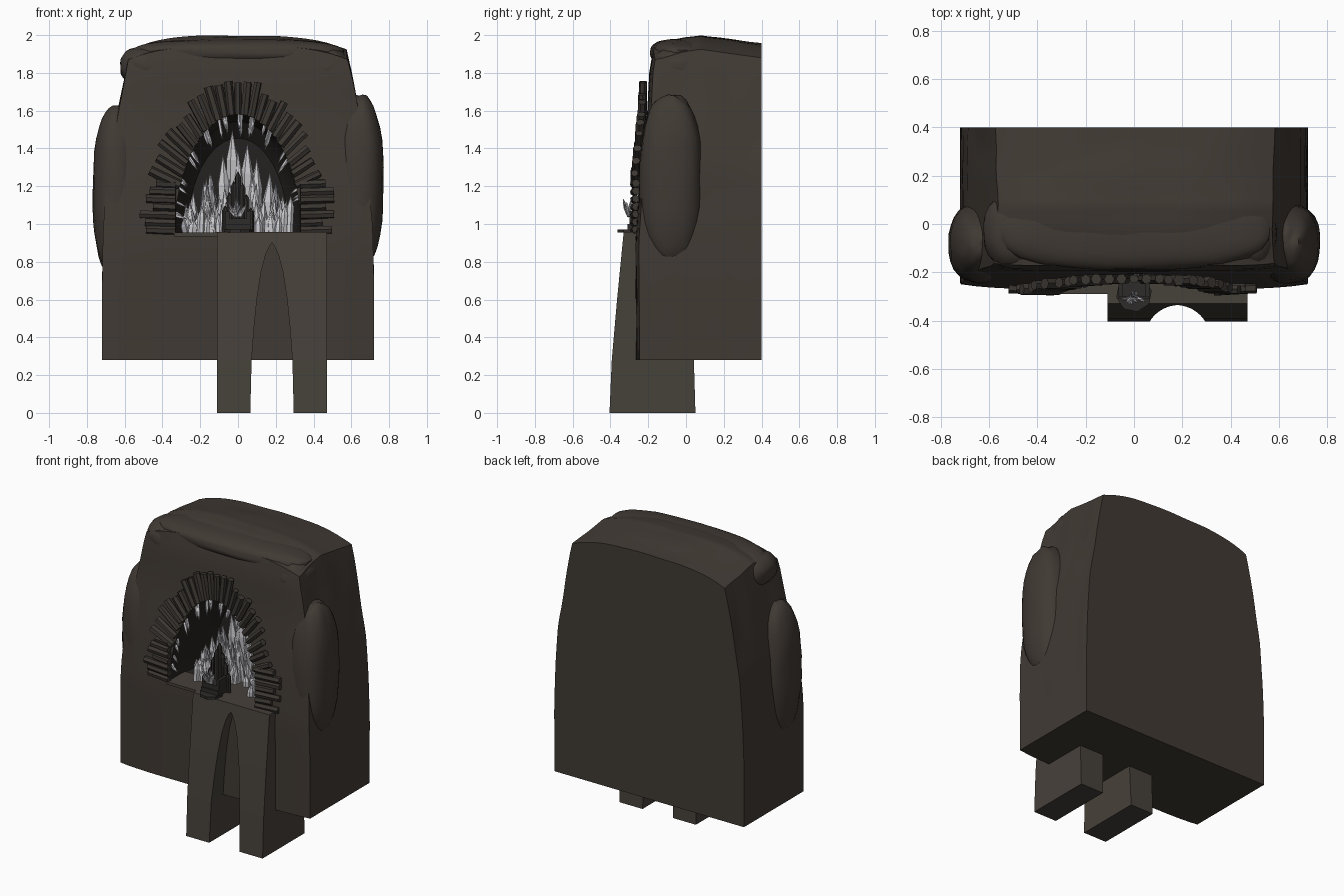
import bpy, bmesh, math, random
from mathutils import Vector, Matrix, noise

if "Cube" in bpy.data.objects:
    bpy.data.objects.remove(bpy.data.objects["Cube"])

random.seed(7)


def material(name, rgb):
    m = bpy.data.materials.new(name)
    m.diffuse_color = (*rgb, 1)
    m.use_nodes = True
    m.node_tree.nodes["Principled BSDF"].inputs["Base Color"].default_value = m.diffuse_color
    return m


ROCK = material("dark brown rock", (0.052, 0.042, 0.034))
CAVE = material("cave shadow rock", (0.018, 0.016, 0.014))
STONE = material("bridge stone", (0.062, 0.052, 0.042))
COLUMN = material("column stone", (0.045, 0.038, 0.032))
SEAT = material("throne stone", (0.028, 0.025, 0.023))
CRYSTAL = material("pale crystal", (0.62, 0.62, 0.65))
CRYSTAL_GREY = material("grey crystal", (0.36, 0.36, 0.39))


def finish(name, bm, mats, smooth=None):
    bmesh.ops.recalc_face_normals(bm, faces=bm.faces)
    me = bpy.data.meshes.new(name)
    bm.to_mesh(me)
    bm.free()
    ob = bpy.data.objects.new(name, me)
    bpy.context.collection.objects.link(ob)
    for m in mats:
        me.materials.append(m)
    if smooth:
        shade(ob, smooth)
    return ob


def shade(ob, degrees):
    bpy.ops.object.select_all(action='DESELECT')
    ob.select_set(True)
    bpy.context.view_layer.objects.active = ob
    bpy.ops.object.shade_smooth_by_angle(angle=math.radians(degrees))


def interp(pts, t):
    for (a, p), (b, q) in zip(pts, pts[1:]):
        if t <= b:
            return p + (q - p) * max(0, (t - a) / (b - a))
    return pts[-1][1]


def loft(bm, rings):
    rows = [[bm.verts.new(p) for p in r] for r in rings]
    n = len(rows[0])
    for a, b in zip(rows, rows[1:]):
        for i in range(n):
            bm.faces.new((a[i], a[(i + 1) % n], b[(i + 1) % n], b[i]))
    bm.faces.new(rows[0])
    bm.faces.new(rows[-1])


def box(bm, x0, x1, y0, y1, z0, z1):
    loft(bm, [[(x0, y0, z), (x1, y0, z), (x1, y1, z), (x0, y1, z)] for z in (z0, z1)])


def prism(bm, a, b, r, tip=0.0, mat=0, sides=6):
    """Prism from a to b; tip is the length of a pointed end."""
    a, b = Vector(a), Vector(b)
    d = (b - a).normalized()
    u = d.orthogonal().normalized()
    v = d.cross(u)
    phase = random.random()

    def ring(c, rad):
        return [bm.verts.new(c + rad * (u * math.cos(t) + v * math.sin(t)))
                for t in (phase + i * math.tau / sides for i in range(sides))]
    lo, hi = ring(a, r), ring(b - d * tip, r)
    faces = [bm.faces.new(lo)]
    for i in range(sides):
        j = (i + 1) % sides
        faces.append(bm.faces.new((lo[i], lo[j], hi[j], hi[i])))
    if tip:
        p = bm.verts.new(b)
        faces += [bm.faces.new((hi[i], hi[(i + 1) % sides], p)) for i in range(sides)]
    else:
        faces.append(bm.faces.new(hi))
    for f in faces:
        f.material_index = mat


# Rock body: a gridded cube shaped by its side, front and roof profiles
WIDTH = [(.28, .72), (.7, .72), (1.0, .71), (1.3, .69), (1.6, .635), (1.85, .585), (2, .55)]
FRONT = [(.28, -.265), (.9, -.27), (1.2, -.25), (1.6, -.205), (1.8, -.195), (1.92, -.175), (2, -.15)]
ROOF = [(-.27, 1.935), (-.17, 1.95), (-.05, 1.985), (.05, 2.0), (.2, 1.98), (.4, 1.955)]
bm = bmesh.new()
bmesh.ops.create_cube(bm, size=2)
bmesh.ops.subdivide_edges(bm, edges=bm.edges[:], cuts=23, use_grid_fill=True)
for v in bm.verts:
    u, w, t = v.co.x, v.co.y, (v.co.z + 1) / 2
    y = -.2 + (w + 1) * .3
    top = interp(ROOF, y) - .075 * abs(u) ** 3.5
    z = .28 + t * (top - .28)
    f = interp(FRONT, z) + .02 * abs(u) ** 6
    y = f + (w + 1) / 2 * (.4 - f)
    x = u * interp(WIDTH, z)
    bump = noise.noise(Vector((x * 4, y * 6, z * 3)))
    if abs(u) > .99:
        x += .012 * bump * t
    if t > .99:
        z += .008 * bump * (1 - u * u)
    v.co = (x, y, z)
body = finish("rock_body", bm, [ROCK, CAVE])

# Arched cave cut into the front
bm = bmesh.new()
arch = [(.335 * math.cos(i * math.pi / 24), .63 * math.sin(i * math.pi / 24)) for i in range(25)]
loft(bm, [[(x * s, y, .95 + z * s) for x, z in arch] for y, s in ((-.4, 1), (-.15, 1), (.06, .94), (.13, .8))])
for f in bm.faces:
    f.material_index = 1
cutter = finish("cave_cutter", bm, [ROCK, CAVE])
mod = body.modifiers.new("cave", 'BOOLEAN')
mod.object = cutter
mod.operation = 'DIFFERENCE'
mod.solver = 'EXACT'
bpy.context.view_layer.objects.active = body
bpy.ops.object.modifier_apply(modifier="cave")
bpy.data.objects.remove(cutter)
shade(body, 35)


# Swollen boulders on the flanks and under the roof corners
def boulder(name, centre, radii, power):
    bm = bmesh.new()
    bmesh.ops.create_uvsphere(bm, u_segments=28, v_segments=20, radius=1)
    for v in bm.verts:
        c = v.co.normalized()
        k = sum(abs(q) ** power for q in c) ** (-1 / power)
        k *= 1 + .04 * noise.noise(c * 3 + Vector(centre))
        v.co = [o + q * k * r for o, q, r in zip(centre, c, radii)]
    finish(name, bm, [ROCK], 40)


boulder("left_flank", (-.645, -.08, 1.17), (.125, .165, .46), 2.3)
boulder("right_flank", (.64, -.08, 1.23), (.13, .165, .45), 2.5)
boulder("left_roof_lump", (-.49, -.03, 1.835), (.135, .155, .105), 2.4)
boulder("right_roof_lump", (.47, -.03, 1.83), (.12, .155, .105), 2.4)
boulder("roof_ridge", (0, -.03, 1.91), (.56, .16, .07), 2.6)

# Bridge: two legs leaning back that meet in a narrow arch
bm = bmesh.new()
LEAN = [(0, -.405), (.2, -.4), (.6, -.365), (.957, -.33)]
ARCH = [(0, .115), (.28, .108), (.45, .095), (.6, .08), (.75, .057), (.84, .033), (.885, .012), (.9, 0), (.957, 0)]
for side, outer in ((-1, -.11), (1, .47)):
    rings = []
    for z, h in ARCH:
        xi, yf, yb = .18 + side * h, interp(LEAN, z), .05 - .03 * z
        rings.append([(outer, yf, z), (xi, yf, z), (xi, yb, z), (outer, yb, z)])
    loft(bm, rings)
finish("bridge", bm, [STONE])

# Ledge at the cave mouth
bm = bmesh.new()
box(bm, -.34, .36, -.29, -.1, .935, .954)
finish("cave_ledge", bm, [STONE])

# Radiating stone columns round the arch, and stacked ones beside it
bm = bmesh.new()
for i in range(23):
    t = math.radians(24 + i * 6)
    grow = random.uniform(-.045, .02) + (.03 if i == 11 else 0)
    p = (.335 * math.cos(t), .95 + .63 * math.sin(t))
    q = ((.5 + grow) * math.cos(t), .95 + (.81 + grow) * math.sin(t))
    prism(bm, (p[0], interp(FRONT, p[1]) - .02, p[1]),
          (q[0], interp(FRONT, q[1]) - .03, q[1]), random.uniform(.019, .026))
for side in (-1, 1):
    for k in range(7):
        z = .965 + k * .041
        end = random.uniform(.42, .52)
        prism(bm, (side * .33, -.275, z), (side * end, -.265, z + .005), .022)
finish("arch_columns", bm, [COLUMN])

# Crystals massed along the back of the cave
bm = bmesh.new()
for i in range(110):
    x = random.uniform(-.27, .27)
    y = random.uniform(-.08, .1)
    roof = .56 * math.sqrt(max(0, 1 - (x / .31) ** 2))
    back = (y + .08) / .18
    h = max(.07, roof * random.uniform(.4, .75) * (.35 + .65 * back))
    r = random.uniform(.012, .026)
    prism(bm, (x, y, .94), (x * 1.03 + random.uniform(-.02, .02), y - .03 * back, .95 + h),
          r, min(.1, h * .5), i % 4 == 0)
for x, h in ((-.03, .55), (.05, .48), (-.08, .42), (.1, .4), (.0, .44), (-.15, .32), (.17, .33)):
    prism(bm, (x * .9, .09, .94), (x, .04, .95 + h), .033, .16)
for x, y, h in ((-.2, -.17, .15), (-.17, -.15, .1), (.24, -.15, .16), (.21, -.17, .1), (.27, -.12, .2)):
    prism(bm, (x, y, .94), (x + .01, y, .95 + h), .02, .06)
finish("cave_crystals", bm, [CRYSTAL, CRYSTAL_GREY])

# Small crystals hanging from the rim
bm = bmesh.new()
for deg in (20, 40, 62, 75, 90, 104, 120, 138, 155, 168):
    t = math.radians(deg)
    for k in range(3):
        s = t + random.uniform(-.06, .06)
        x, z = .335 * math.cos(s), .95 + .63 * math.sin(s)
        m = random.uniform(.8, .9)
        y = interp(FRONT, z)
        prism(bm, (x, y + .02, z), (x * m, y - .01, .95 + (z - .95) * m), .009, .04, k == 2, 5)
finish("rim_crystals", bm, [CRYSTAL, CRYSTAL_GREY])

# Throne: plinth, steps, seat, arms and a back of pointed pillars
bm = bmesh.new()
prism(bm, (0, -.29, .954), (0, -.29, .972), .075, sides=8)
box(bm, -.065, .065, -.31, -.19, .965, 1.0)
box(bm, -.045, .045, -.3, -.19, 1.0, 1.03)
for s in (-1, 1):
    box(bm, s * .045, s * .065, -.3, -.19, 1.0, 1.07)
for x, top in ((0, 1.28), (-.022, 1.23), (.024, 1.22), (-.045, 1.17), (.045, 1.16), (-.068, 1.1), (.068, 1.09)):
    prism(bm, (x, -.2, .95), (x, -.2, top), .017, .03)
finish("throne", bm, [SEAT])

# Crystals sprouting in front of the throne
bm = bmesh.new()
for i in range(14):
    a = random.uniform(0, math.tau)
    d = Vector((math.cos(a) * .04, math.sin(a) * .03, random.uniform(.04, .1)))
    base = Vector((random.uniform(-.02, .02), -.305, 1.04))
    prism(bm, base, base + d, .007, .025, i % 3 == 0)
finish("throne_crystals", bm, [CRYSTAL, CRYSTAL_GREY])
